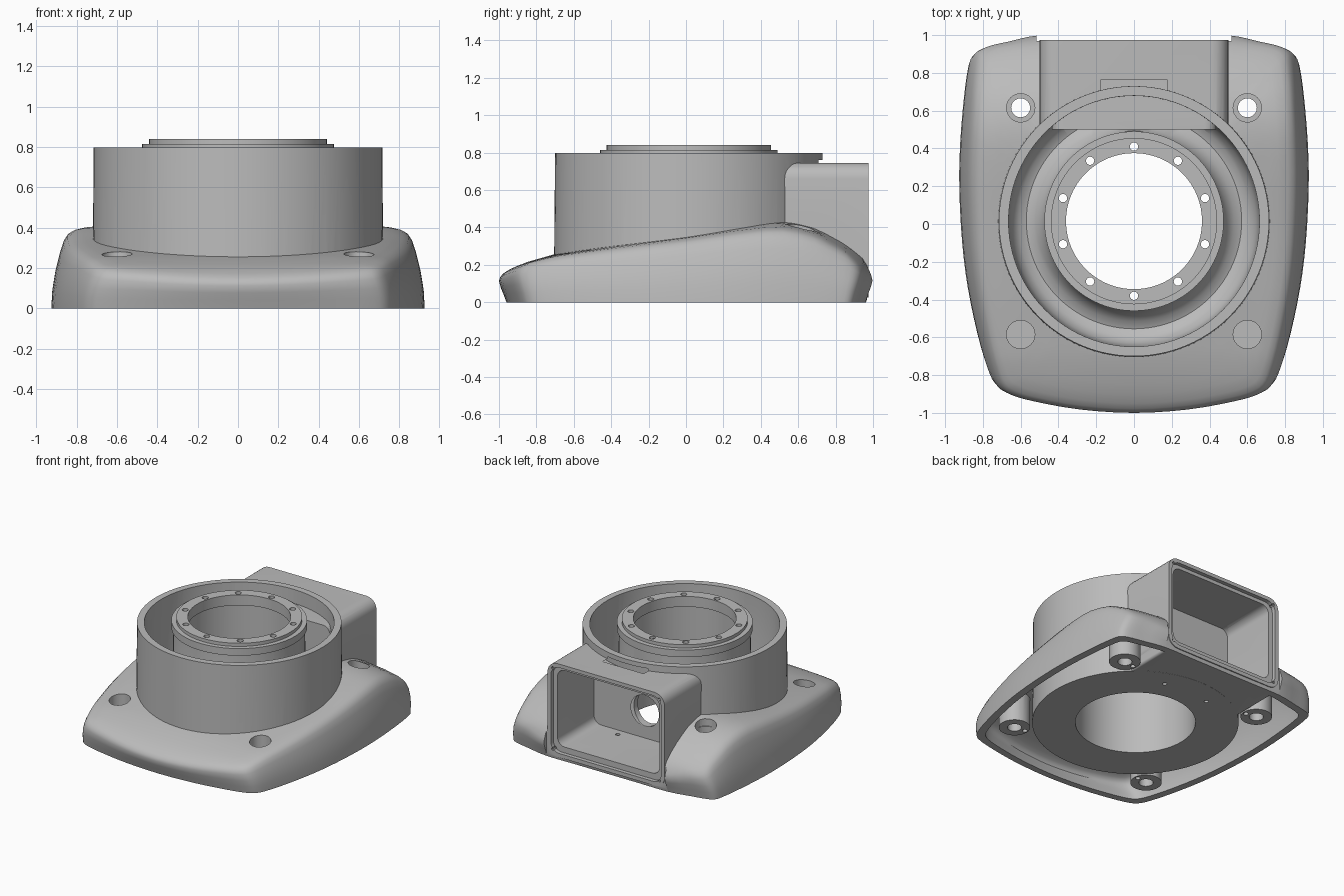
import bpy, bmesh, math
from mathutils import Vector, Matrix

cube = bpy.data.objects.get("Cube")
if cube:
    bpy.data.objects.remove(cube, do_unlink=True)

CY = 0.015          # centre of the round parts along y

grey = bpy.data.materials.new("cast_grey")
grey.use_nodes = True
GREY = (0.5, 0.5, 0.5, 1)
grey.diffuse_color = GREY
grey.node_tree.nodes["Principled BSDF"].inputs["Base Color"].default_value = GREY


def finish(name, bm):
    bmesh.ops.recalc_face_normals(bm, faces=bm.faces)
    mesh = bpy.data.meshes.new(name)
    bm.to_mesh(mesh)
    bm.free()
    mesh.materials.append(grey)
    ob = bpy.data.objects.new(name, mesh)
    bpy.context.collection.objects.link(ob)
    return ob


def loft(name, rings):
    """Skin a list of closed rings and cap both ends."""
    bm = bmesh.new()
    vs = [[bm.verts.new(p) for p in r] for r in rings]
    n = len(vs[0])
    for a, b in zip(vs, vs[1:]):
        for i in range(n):
            j = (i + 1) % n
            bm.faces.new((a[i], a[j], b[j], b[i]))
    bm.faces.new(vs[0])
    tip = bm.verts.new(sum((v.co for v in vs[-1]), Vector()) / n)
    for i in range(n):
        bm.faces.new((vs[-1][i], vs[-1][(i + 1) % n], tip))
    return finish(name, bm)


def disc(name, x, y, r, z0, z1, seg=32, r_top=None):
    ring = lambda rad, z: [(x + rad * math.cos(2 * math.pi * i / seg),
                            y + rad * math.sin(2 * math.pi * i / seg), z) for i in range(seg)]
    return loft(name, [ring(r, z0), ring(r_top or r, z1)])


def rounded_box(name, hw, z0, z1, y0, y1, rad):
    """Box along y with rounded corners in its x-z section."""
    sec = []
    for k, (sx, sz) in enumerate(((1, 1), (-1, 1), (-1, -1), (1, -1))):
        cx = sx * (hw - rad)
        cz = z1 - rad if sz > 0 else z0 + rad
        for s in range(7):
            a = math.pi / 2 * (k + s / 6)
            sec.append((cx + rad * math.cos(a), cz + rad * math.sin(a)))
    return loft(name, [[(x, y, z) for x, z in sec] for y in (y0, y1)])


def revolve(name, profile, seg=96):
    """Closed r-z profile turned about the bore axis."""
    bm = bmesh.new()
    cols = [[bm.verts.new((r * math.cos(2 * math.pi * i / seg),
                           CY + r * math.sin(2 * math.pi * i / seg), z)) for r, z in profile]
            for i in range(seg)]
    m = len(profile)
    for i in range(seg):
        a, b = cols[i], cols[(i + 1) % seg]
        for k in range(m):
            bm.faces.new((a[k], b[k], b[(k + 1) % m], a[(k + 1) % m]))
    return finish(name, bm)


def combine(target, tool, op):
    mod = target.modifiers.new(op, 'BOOLEAN')
    mod.operation, mod.object, mod.solver = op, tool, 'EXACT'
    bpy.context.view_layer.objects.active = target
    bpy.ops.object.modifier_apply(modifier=mod.name)
    bpy.data.objects.remove(tool, do_unlink=True)


def add(tool):
    combine(base, tool, 'UNION')


def cut(tool):
    combine(base, tool, 'DIFFERENCE')


# Shape of the foot: plan outline, spine height, and wall insets
HALF = [(0, -1), (.3, -.982), (.55, -.94), (.68, -.905), (.74, -.865), (.78, -.78), (.83, -.6),
        (.88, -.35), (.91, -.1), (.925, .2), (.92, .45), (.9, .7), (.88, .85), (.86, .91),
        (.81, .94), (.7, .965), (.52, 1), (.26, 1), (0, 1)]
SPINE = [(-1, .15), (-.94, .18), (-.85, .215), (-.71, .255), (-.4, .31), (0, .375), (.25, .42),
         (.42, .445), (.52, .45), (.6, .44), (.7, .415), (.85, .335), (.95, .26), (1, .18)]
WALL = [(0, 0, .04), (.25, .005, .025), (.5, .02, .01), (.75, .043, 0), (.88, .06, .006),
        (.95, .08, .022), (.985, .11, .05), (1, .16, .1)]   # height share, side inset, end inset


def spline(pts, steps):
    """Smooth closed curve through the points."""
    out, n = [], len(pts)
    for i in range(n):
        p = [Vector(pts[(i + k) % n]) for k in (-1, 0, 1, 2)]
        for s in range(steps):
            t = s / steps
            out.append(0.5 * (2 * p[1] + (p[2] - p[0]) * t
                              + (2 * p[0] - 5 * p[1] + 4 * p[2] - p[3]) * t * t
                              + (3 * p[1] - p[0] - 3 * p[2] + p[3]) * t ** 3))
    return out


def top_height(x, y):
    y = max(-1, min(1, y))
    for (ya, za), (yb, zb) in zip(SPINE, SPINE[1:]):
        if y <= yb:
            z = za + (zb - za) * (y - ya) / (yb - ya)
            break
    return z - 0.055 * (y + 1) * x * x


OUTLINE = spline(HALF + [(-x, y) for x, y in HALF[-2:0:-1]], 3)


def foot(name, inset, drop, floor):
    rings = []
    for k, (f, dx, dy) in enumerate(WALL):
        ring = []
        for p in OUTLINE:
            x, y = p.x * (1 - (dx + inset) / .925), p.y * (1 - dy - inset)
            ring.append((x, y, f * (top_height(x, y) - drop) if k else floor))
        rings.append(ring)
    last = rings[-1]
    for s in (.94, .87, .79, .7, .55, .4, .2):
        rings.append([(x * s, y * s, top_height(x * s, y * s) - drop) for x, y, z in last])
    return loft(name, rings)


# Hollow foot
base = foot("base_casting", 0, 0, 0)
cut(foot("foot_cavity", .055, .055, -.02))

# Round housing, bolt bosses, rear duct and its floor
add(disc("housing", 0, CY, .722, .004, .797, 96, .715))
BOLTS = [(sx * .6, CY + sy * .6, sy) for sx in (-1, 1) for sy in (-1, 1)]
for x, y, sy in BOLTS:
    add(disc("bolt_boss", x, y, .11, .006, .36 if sy > 0 else .235))
cut(rounded_box("rear_trim", .515, -.1, .9, .968, 1.2, .02))
add(rounded_box("rear_duct", .5, .025, .745, .3, .975, .085))
add(rounded_box("duct_floor", .49, .005, .12, .3, .93, .02))
add(rounded_box("seal_tab", .175, .7, .762, .68, .766, .01))

# Ring channel around the centre column, then the duct opening
cut(revolve("channel", [(.665, .9), (.66, .22), (.645, .16), (.61, .115), (.57, .1),
                        (.53, .115), (.49, .16), (.465, .23), (.46, .9)]))
cut(rounded_box("duct_opening", .435, .1, .69, .5, 1.1, .06))
cut(rounded_box("frame_recess", .47, .055, .717, .945, 1.1, .07))

# Bore and cable port in the column
cut(disc("bore", 0, CY, .42, -.1, .95, 96))
port = disc("cable_port", 0, 0, .12, .3, .6)
port.data.transform(Matrix.Translation((0, 0, .31)) @ Matrix.Rotation(-math.pi / 2, 4, 'X'))
cut(port)

# Mounting holes with counterbores, and small fixing holes
for x, y, sy in BOLTS:
    cut(disc("bolt_hole", x, y, .05, -.1, .7))
    cut(disc("counterbore", x, y, .075, .24 if sy > 0 else .13, .7))
    cut(disc("pin_hole", x * .86, y * .98, .018, -.05, .05, 12))
for sx in (-1, 1):
    cut(disc("floor_hole", sx * .19, .56, .016, -.1, .3, 12))
    for z in (.075, .7):
        screw = disc("frame_screw", 0, 0, .011, .9, 1.1, 10)
        screw.data.transform(Matrix.Translation((sx * .455, 0, z)) @ Matrix.Rotation(-math.pi / 2, 4, 'X'))
        cut(screw)

# Stepped bearing flange with ten holes on top of the column
flange = revolve("bearing_flange", [(.36, .76), (.475, .76), (.475, .815), (.44, .815),
                                    (.44, .84), (.36, .84)])
for k in range(10):
    a = math.radians(90 + 36 * k)
    combine(flange, disc("flange_hole", .395 * math.cos(a), CY + .395 * math.sin(a),
                         .022, .7, .9, 16), 'DIFFERENCE')

# Shading
for ob in (base, flange):
    bpy.ops.object.select_all(action='DESELECT')
    ob.select_set(True)
    bpy.context.view_layer.objects.active = ob
    bpy.ops.object.shade_smooth_by_angle(angle=math.radians(32))
